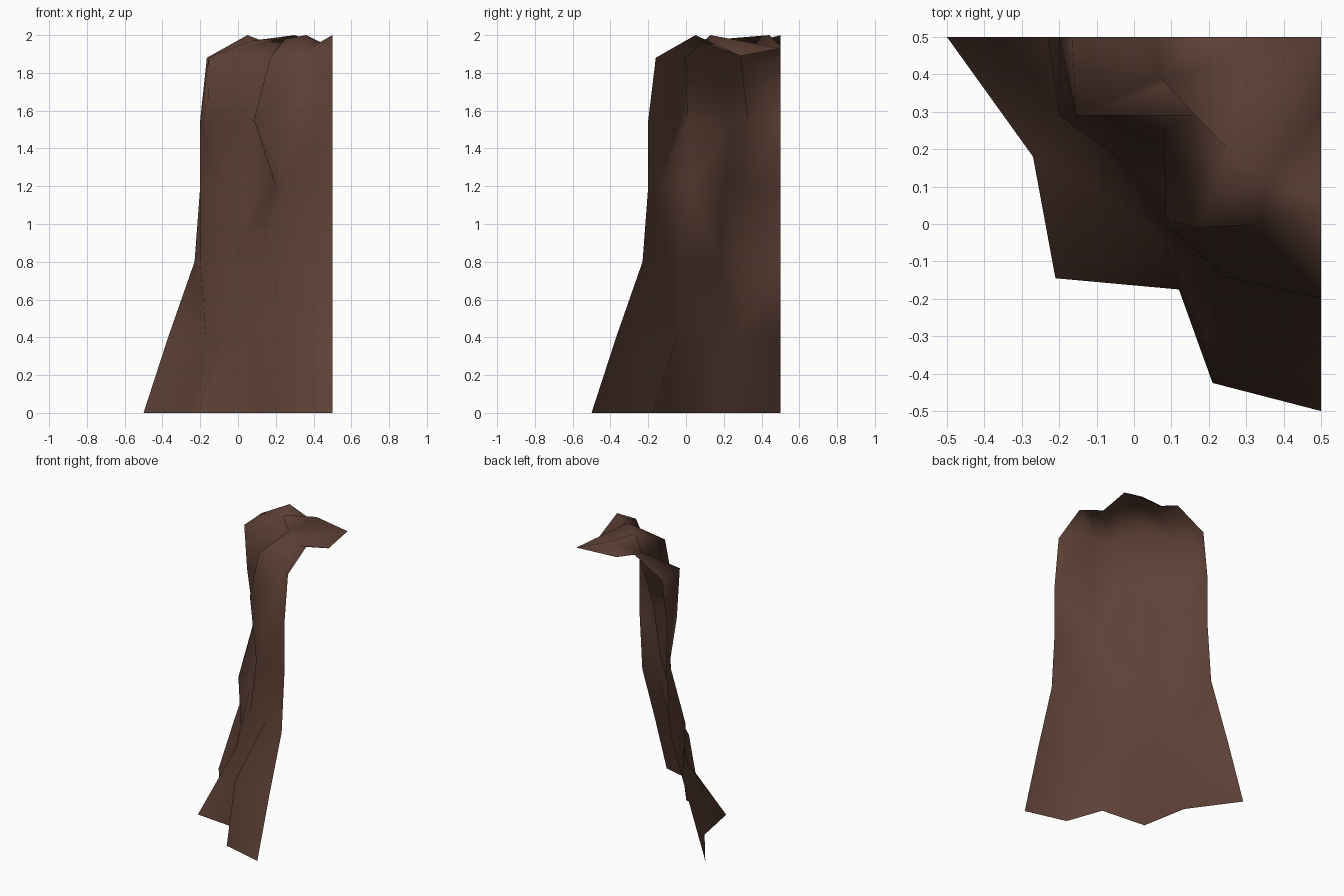
import bpy, bmesh

if "Cube" in bpy.data.objects:
    bpy.data.objects.remove(bpy.data.objects["Cube"])

# One bark-brown colour
bark = bpy.data.materials.new("bark brown")
bark.diffuse_color = (0.112, 0.053, 0.037, 1)
bark.use_nodes = True
bark.node_tree.nodes["Principled BSDF"].inputs["Base Color"].default_value = bark.diffuse_color

# Quarter-trunk cross-sections: height, then six (x, y) points from the left edge to the front edge
RINGS = [
    (0.00, [(-.50, .50), (-.27, .18), (-.21, -.145), (.12, -.175), (.21, -.425), (.50, -.50)]),
    (0.40, [(-.37, .50), (-.17, .28), (-.09, .10), (.08, -.05), (.18, -.29), (.50, -.37)]),
    (0.80, [(-.23, .50), (-.20, .29), (-.03, .17), (.12, -.03), (.32, -.15), (.50, -.23)]),
    (1.20, [(-.20, .50), (-.09, .31), (.06, .21), (.20, .02), (.24, -.14), (.50, -.20)]),
    (1.55, [(-.20, .50), (-.16, .33), (.08, .25), (.085, .01), (.31, -.05), (.50, -.20)]),
    (1.88, [(-.165, .50), (-.155, .29), (.16, .29), (.17, -.01), (.34, .00), (.50, -.16)]),
]
# (band, column) cells whose quad is split along the other diagonal
FLIPPED = {(1, 0), (2, 0), (3, 0), (3, 1), (3, 2), (3, 3), (4, 4)}
# Wavy crown: the inner ring, then points along the two cut edges and the corner
CROWN = [(.05, .50, 2.0), (.07, .39, 1.97), (.30, .44, 2.0),
         (.25, .20, 1.98), (.36, .13, 2.0), (.50, .05, 2.0)]
CROWN_EDGE = [(.19, .50, 1.946), (.50, .29, 1.89), (.50, .50, 1.93)]
CROWN_DIP = (.43, .09, 1.96)

bm = bmesh.new()
rows = [[bm.verts.new((x, y, z)) for x, y in pts] for z, pts in RINGS]
rows.append([bm.verts.new(p) for p in CROWN])
a, b, c, d, e, f = rows[-1]
left, front, corner = [bm.verts.new(p) for p in CROWN_EDGE]
dip = bm.verts.new(CROWN_DIP)

# Bark wall: loft between neighbouring rings
for band, (low, high) in enumerate(zip(rows, rows[1:])):
    for i in range(5):
        p, q, r, s = low[i], low[i + 1], high[i + 1], high[i]
        if (band, i) == (5, 4):              # the dip in the crown rim
            tris = ((p, q, r), (p, r, dip), (p, dip, s))
        elif (band, i) in FLIPPED:
            tris = ((p, q, s), (q, r, s))
        else:
            tris = ((p, q, r), (p, r, s))
        for tri in tris:
            bm.faces.new(tri)

# Crown: close the top towards the corner
for tri in ((a, b, left), (b, c, left), (left, c, corner), (b, d, c), (c, d, corner),
            (d, e, corner), (e, front, corner), (e, dip, front), (dip, f, front)):
    bm.faces.new(tri)

bmesh.ops.recalc_face_normals(bm, faces=bm.faces[:])
# Make the open shell face outwards
if sum(fc.normal.x + fc.normal.y for fc in bm.faces) > 0:
    bmesh.ops.reverse_faces(bm, faces=bm.faces[:])
for fc in bm.faces:
    fc.smooth = True

mesh = bpy.data.meshes.new("trunk_shell")
bm.to_mesh(mesh)
bm.free()
mesh.materials.append(bark)
trunk = bpy.data.objects.new("trunk_shell", mesh)
bpy.context.collection.objects.link(trunk)
